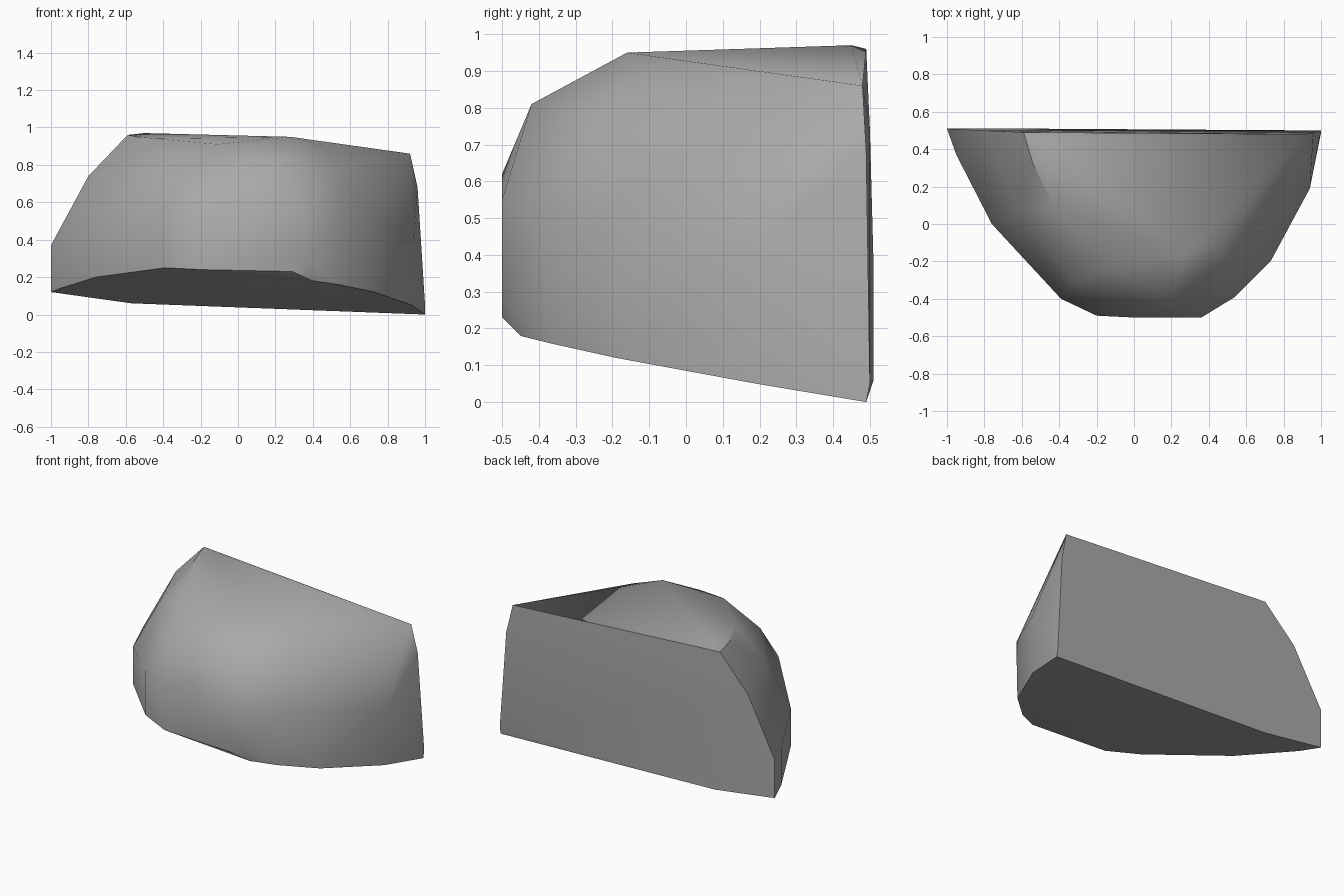
import bpy
import bmesh
import math
from mathutils import Vector

default_cube = bpy.data.objects.get("Cube")
if default_cube:
    bpy.data.objects.remove(default_cube, do_unlink=True)


def make_material(name, colour):
    material = bpy.data.materials.new(name)
    material.use_nodes = True
    material.diffuse_color = colour
    shader = material.node_tree.nodes["Principled BSDF"]
    shader.inputs["Base Color"].default_value = colour
    shader.inputs["Roughness"].default_value = .9
    return material


def make_hull(name, corner_groups, material):
    """Wrap a faceted convex stone around groups of corner points."""
    bm = bmesh.new()
    for group in corner_groups:
        for corner in group:
            bm.verts.new(Vector(corner))
    result = bmesh.ops.convex_hull(bm, input=bm.verts[:])
    unused = [v for v in bm.verts if not v.link_faces]
    bmesh.ops.delete(bm, geom=unused, context="VERTS")
    # Merge nearly coplanar triangles into clean cut faces
    bmesh.ops.dissolve_limit(bm, angle_limit=math.radians(2),
                             verts=bm.verts[:], edges=bm.edges[:])
    bmesh.ops.recalc_face_normals(bm, faces=bm.faces[:])
    mesh = bpy.data.meshes.new(name)
    bm.to_mesh(mesh)
    bm.free()
    mesh.materials.append(material)
    stone = bpy.data.objects.new(name, mesh)
    bpy.context.collection.objects.link(stone)
    return stone


# Flat split face at the back
back_face = [
    (1, .49, 0), (1, .5, .05), (.96, .49, .68), (.92, .48, .86),
    (-.59, .49, .96), (-.8, .5, .74), (-1, .51, .37), (-1, .51, .12),
    (-.57, .51, .06),
]

# Gently tilted top
top_rim = [
    (-.5, .45, .97), (-.54, .32, .95), (-.43, .1, .94),
    (-.11, -.23, .91), (.28, -.16, .95), (.46, -.11, .9),
]

# Rounded shoulders between the top and the sides
shoulder = [
    (-.62, .06, .74), (-.32, -.31, .74), (.19, -.42, .81),
    (.52, -.25, .78),
]

# Widest band around the front
girdle = [
    (-.95, .37, .38), (-.76, 0, .45), (-.39, -.4, .54),
    (-.2, -.49, .54), (0, -.5, .62), (.36, -.5, .55), (.36, -.5, .3),
    (.54, -.39, .5), (.73, -.2, .5), (.94, .19, .42),
]

# Lower edge where the sides meet the sloping underside
base_rim = [
    (-.95, .37, .14), (-.76, 0, .2), (-.39, -.4, .25),
    (-.19, -.49, .24), (.29, -.5, .23), (.4, -.45, .18),
    (.54, -.37, .16), (.73, -.19, .12), (.93, .19, .05),
]

stone_grey = make_material("stone grey", (.4, .4, .4, 1))
boulder = make_hull(
    "boulder",
    [back_face, top_rim, shoulder, girdle, base_rim],
    stone_grey,
)

# Soft worn facets, with crisp edges at the split face and underside
bpy.ops.object.select_all(action="DESELECT")
boulder.select_set(True)
bpy.context.view_layer.objects.active = boulder
bpy.ops.object.shade_smooth_by_angle(angle=math.radians(35))
